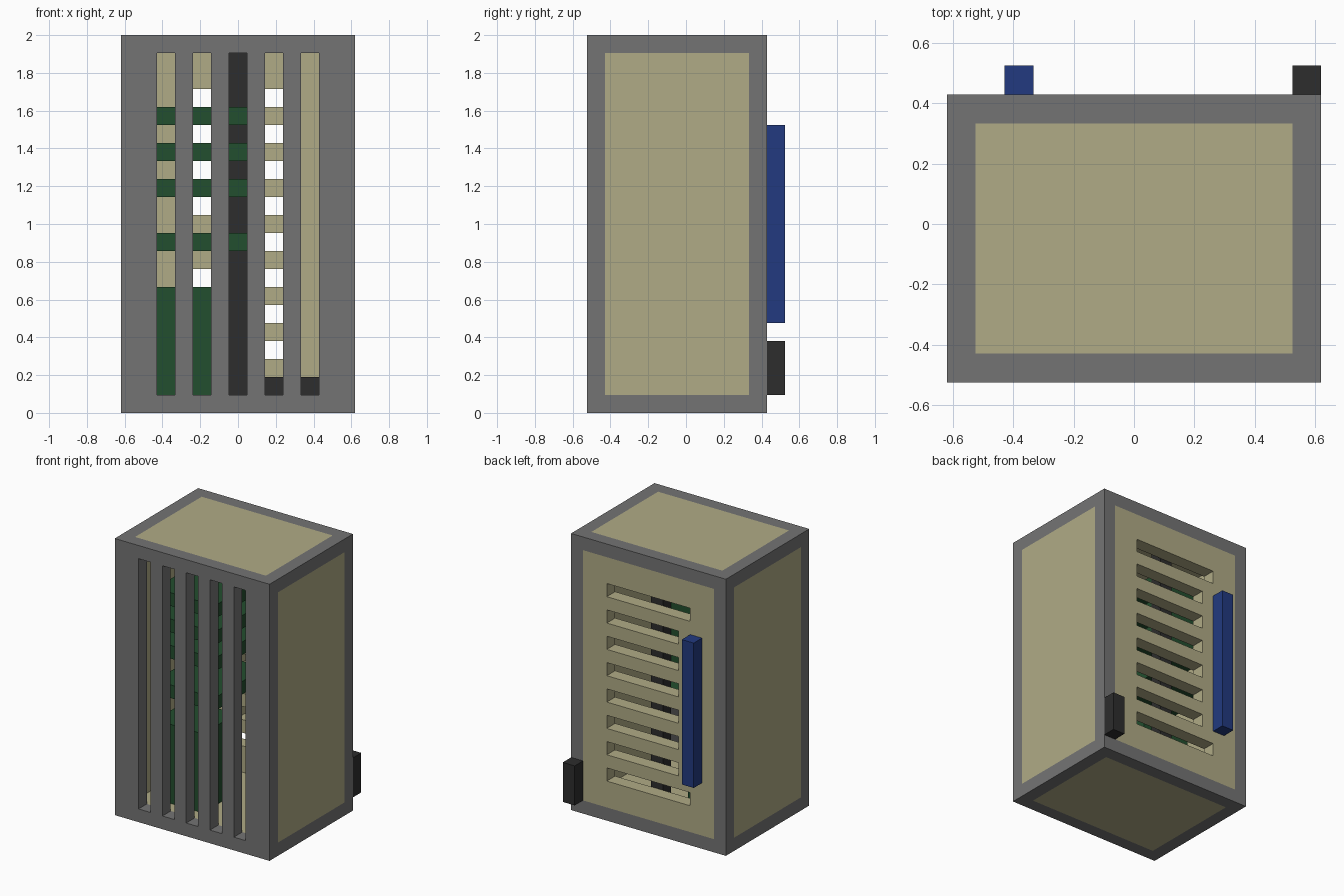
import bpy, bmesh

cube = bpy.data.objects.get("Cube")
if cube:
    bpy.data.objects.remove(cube, do_unlink=True)

U = 2 / 21  # one block; all sizes below are in blocks


def linear(c):
    c /= 255
    return c / 12.92 if c <= 0.04045 else ((c + 0.055) / 1.055) ** 2.4


def material(name, *rgb):
    m = bpy.data.materials.new(name)
    col = [linear(c) for c in rgb] + [1]
    m.use_nodes = True
    m.diffuse_color = col
    m.node_tree.nodes["Principled BSDF"].inputs["Base Color"].default_value = col
    return m


GREY = material("grey metal", 116, 116, 116)
BEIGE = material("beige panel", 176, 171, 134)
GREEN = material("circuit green", 34, 78, 46)
DARK = material("dark plastic", 45, 45, 45)
BLUE = material("blue plastic", 34, 58, 128)


def finish(name, bm, mat):
    bmesh.ops.recalc_face_normals(bm, faces=bm.faces)
    bmesh.ops.scale(bm, vec=(U, U, U), verts=bm.verts)
    me = bpy.data.meshes.new(name)
    bm.to_mesh(me)
    bm.free()
    me.materials.append(mat)
    ob = bpy.data.objects.new(name, me)
    bpy.context.collection.objects.link(ob)
    return ob


def box(name, mat, x, y, z):
    bm = bmesh.new()
    bmesh.ops.create_cube(bm, size=1)
    for v in bm.verts:
        v.co = [r[0] if c < 0 else r[1] for c, r in zip(v.co, (x, y, z))]
    return finish(name, bm, mat)


def pierced_plate(name, mat, x, y, z, holes):
    """Upright plate with rectangular holes (x0, x1, z0, z1)."""
    xs = sorted({*x, *(h[0] for h in holes), *(h[1] for h in holes)})
    zs = sorted({*z, *(h[2] for h in holes), *(h[3] for h in holes)})
    bm = bmesh.new()
    grid = {(a, c): bm.verts.new((a, y[0], c)) for a in xs for c in zs}
    for a, b in zip(xs, xs[1:]):
        for c, d in zip(zs, zs[1:]):
            if not any(h[0] <= a and b <= h[1] and h[2] <= c and d <= h[3] for h in holes):
                bm.faces.new([grid[a, c], grid[b, c], grid[b, d], grid[a, d]])
    ext = bmesh.ops.extrude_face_region(bm, geom=bm.faces[:])
    top = [g for g in ext["geom"] if isinstance(g, bmesh.types.BMVert)]
    bmesh.ops.translate(bm, vec=(0, y[1] - y[0], 0), verts=top)
    return finish(name, bm, mat)


# Front grille with five tall slots
pierced_plate("front_grille", GREY, (-6.5, 6.5), (-5.5, -4.5), (0, 21),
              [(c - 0.5, c + 0.5, 1, 20) for c in (-4, -2, 0, 2, 4)])

# Rear frame ring and the vented panel inside it
pierced_plate("rear_frame", GREY, (-6.5, 6.5), (3.5, 4.5), (0, 21),
              [(-5.5, 5.5, 1, 20)])
vents = [(-3.5 if row in (3, 17) else -2.5, 3.5, row, row + 1)
         for row in range(3, 18, 2)]
pierced_plate("rear_vent_panel", BEIGE, (-5.5, 5.5), (3.5, 4.5), (1, 20), vents)

# Four rails joining front and rear
for side, x in (("right", (-6.5, -5.5)), ("left", (5.5, 6.5))):
    for level, z in (("bottom", (0, 1)), ("top", (20, 21))):
        box(f"{level}_{side}_rail", GREY, x, (-4.5, 3.5), z)
    box(f"{side}_panel", BEIGE, x, (-4.5, 3.5), (1, 20))

# Top and bottom panels
for level, z in (("bottom", (0, 1)), ("top", (20, 21))):
    box(f"{level}_panel", BEIGE, (-5.5, 5.5), (-4.5, 3.5), z)

# Circuit cards and the larger module below them
for i, row in enumerate((9, 12, 14, 16), 1):
    box(f"circuit_card_{i}", GREEN, (-4.5, 0.5), (-3.5, 2.5), (row, row + 1))
box("lower_module", GREEN, (-4.5, -0.5), (-3.5, 0.5), (1, 7))

# Upright power column and its run along the floor
box("power_column", DARK, (-0.5, 0.5), (2.5, 3.5), (1, 20))
box("power_floor_run", DARK, (0.5, 5.5), (2.5, 3.5), (1, 2))

# Fittings on the rear
box("rear_connector_bar", BLUE, (-4.5, -3.5), (4.5, 5.5), (5, 16))
box("rear_power_socket", DARK, (5.5, 6.5), (4.5, 5.5), (1, 4))
